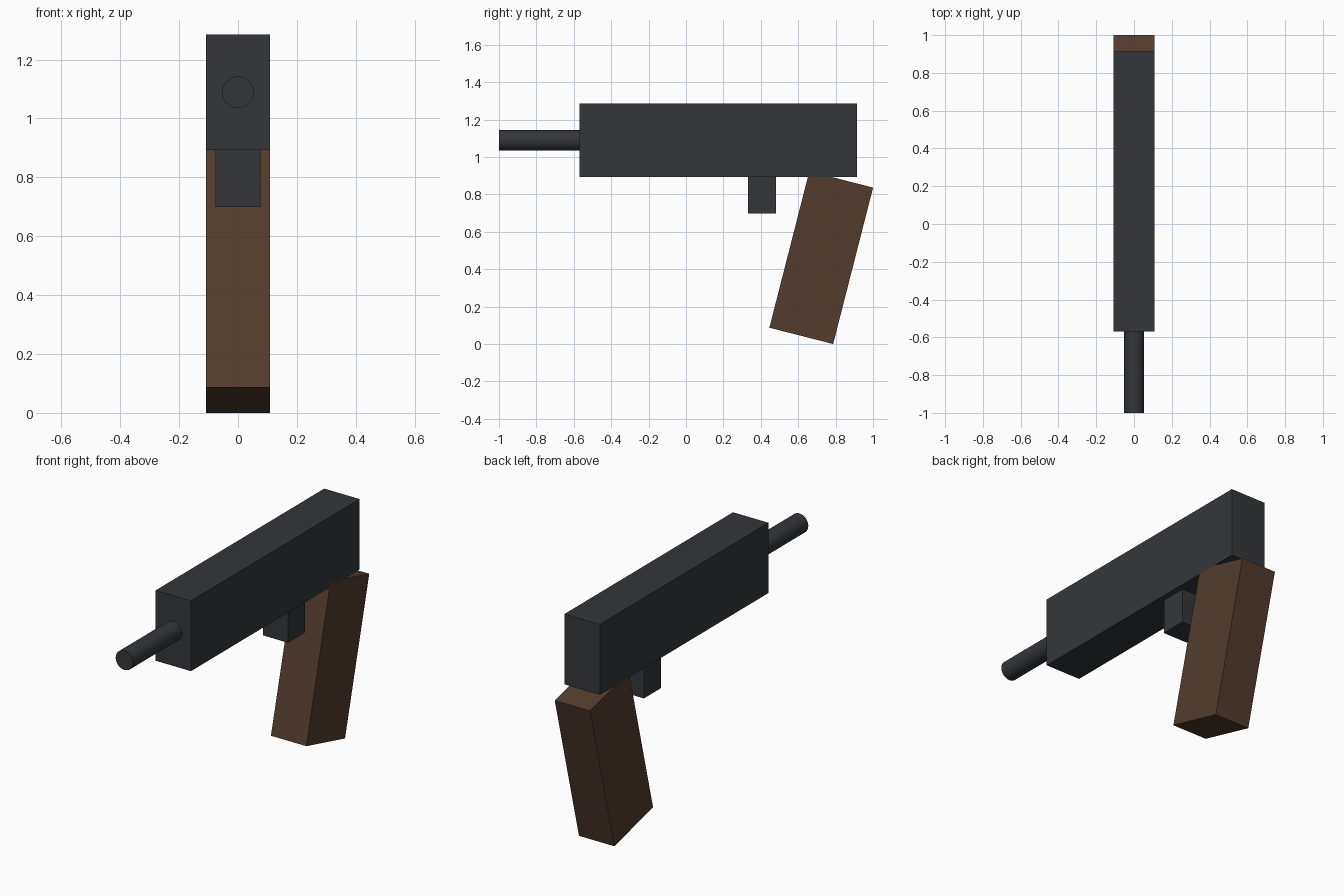
import bpy
import math

if "Cube" in bpy.data.objects:
    bpy.data.objects.remove(bpy.data.objects["Cube"])


def material(name, color):
    mat = bpy.data.materials.new(name)
    mat.diffuse_color = (*color, 1)
    mat.use_nodes = True
    mat.node_tree.nodes["Principled BSDF"].inputs["Base Color"].default_value = mat.diffuse_color
    return mat


metal = material("dark_metal", (0.034, 0.037, 0.042))
wood = material("brown_wood", (0.085, 0.046, 0.027))


def box(name, size, location, mat, tilt=0.0):
    bpy.ops.mesh.primitive_cube_add(size=1, location=location)
    obj = bpy.context.object
    obj.name = name
    obj.scale = size
    bpy.ops.object.transform_apply(location=False, rotation=False, scale=True)
    obj.rotation_euler.x = tilt
    obj.data.materials.append(mat)
    return obj


# Main body
box("body", (0.218, 1.485, 0.392), (0, 0.1725, 1.089), metal)

# Trigger block under the body
box("trigger", (0.154, 0.15, 0.197), (0, 0.406, 0.797), metal)

# Grip, leaning back towards the top
box("grip", (0.218, 0.352, 0.863), (0, 0.723, 0.4615), wood, tilt=-0.25)

# Barrel, its back end just inside the body
bpy.ops.mesh.primitive_cylinder_add(vertices=32, radius=0.054, depth=0.45,
                                    location=(0, -0.775, 1.089),
                                    rotation=(math.pi / 2, 0, 0))
barrel = bpy.context.object
barrel.name = "barrel"
barrel.data.materials.append(metal)
bpy.ops.object.shade_smooth_by_angle(angle=math.radians(40))
